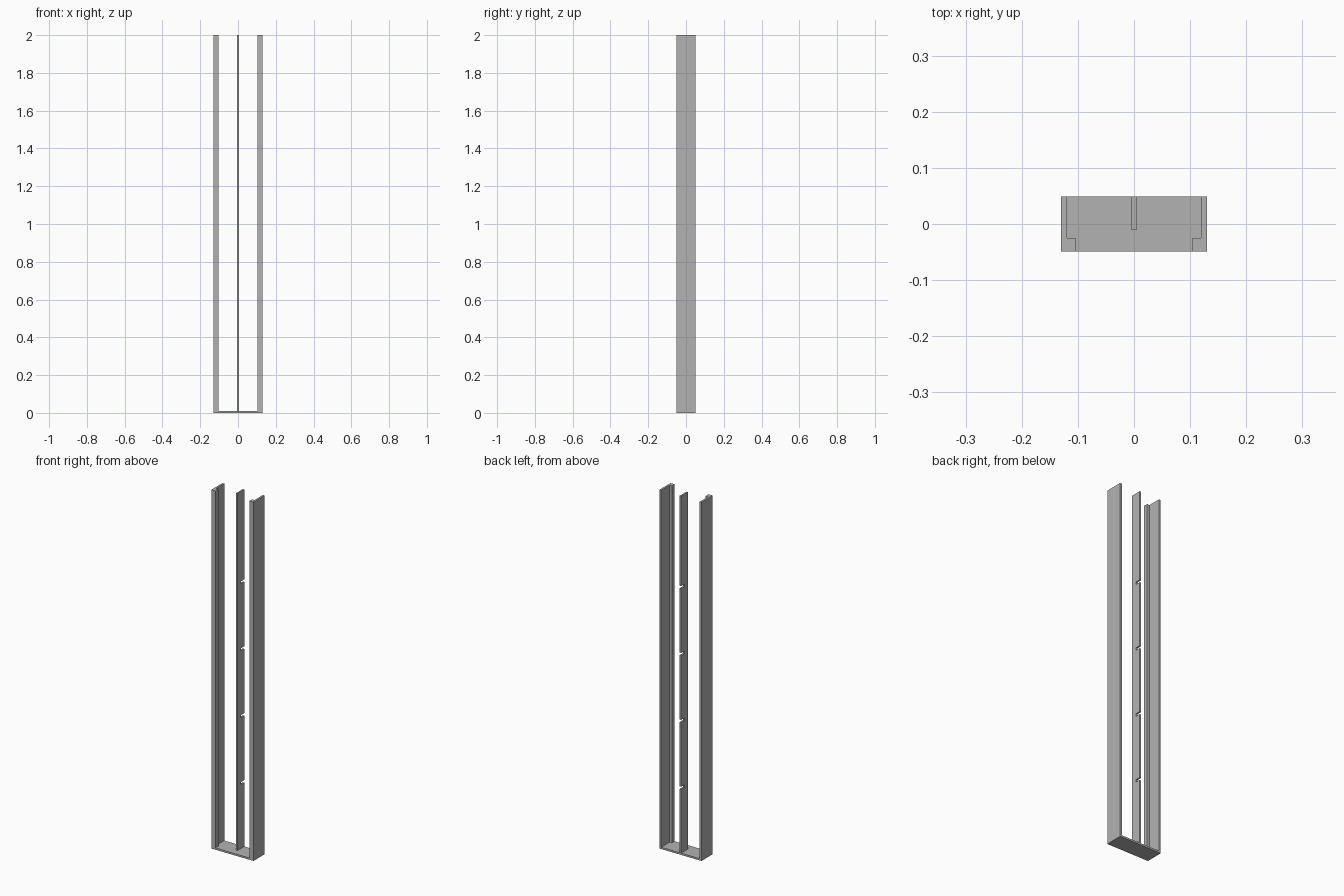
import bpy
import bmesh

cube = bpy.data.objects.get("Cube")
if cube:
    bpy.data.objects.remove(cube, do_unlink=True)

HALF_W, HALF_D, HEIGHT = 0.13, 0.049, 2.0
BASE = 0.01          # base plate thickness

grey = bpy.data.materials.new("plain_grey")
grey.use_nodes = True
colour = (0.45, 0.45, 0.45, 1)
grey.diffuse_color = colour
grey.node_tree.nodes["Principled BSDF"].inputs["Base Color"].default_value = colour


def extrude(name, outline, axis, start, end):
    """Extrude a closed 2D outline along x (outline is y, z) or z (outline is x, y)."""
    bm = bmesh.new()
    points = [(start, a, b) if axis == "x" else (a, b, start) for a, b in outline]
    face = bm.faces.new([bm.verts.new(p) for p in points])
    moved = bmesh.ops.extrude_face_region(bm, geom=[face])["geom"]
    length = end - start
    offset = (length, 0, 0) if axis == "x" else (0, 0, length)
    bmesh.ops.translate(bm, vec=offset,
                        verts=[v for v in moved if isinstance(v, bmesh.types.BMVert)])
    bmesh.ops.recalc_face_normals(bm, faces=bm.faces)
    mesh = bpy.data.meshes.new(name)
    bm.to_mesh(mesh)
    bm.free()
    mesh.materials.append(grey)
    obj = bpy.data.objects.new(name, mesh)
    bpy.context.collection.objects.link(obj)
    return obj


# Base plate
extrude("base_plate", [(-HALF_W, -HALF_D), (HALF_W, -HALF_D),
                       (HALF_W, HALF_D), (-HALF_W, HALF_D)], "z", 0, BASE)

# L-shaped side posts with a lip at the front
post = [(HALF_W, -HALF_D), (HALF_W, HALF_D), (0.119, HALF_D),
        (0.119, -0.025), (0.104, -0.025), (0.104, -HALF_D)]
for name, side in (("left_post", 1), ("right_post", -1)):
    extrude(name, [(side * x, y) for x, y in post], "z", BASE, HEIGHT)

# Central divider with evenly spaced slots open at the back
FRONT, SLOT_Y, SLOT_H, PITCH = -0.011, 0.02, 0.014, 0.373
outline = [(FRONT, HEIGHT), (FRONT, BASE), (HALF_D, BASE)]
for i in range(1, 5):
    low, high = PITCH * i - SLOT_H / 2, PITCH * i + SLOT_H / 2
    outline += [(HALF_D, low), (SLOT_Y, low), (SLOT_Y, high), (HALF_D, high)]
outline.append((HALF_D, HEIGHT))
extrude("center_divider", outline, "x", -0.0045, 0.0045)
